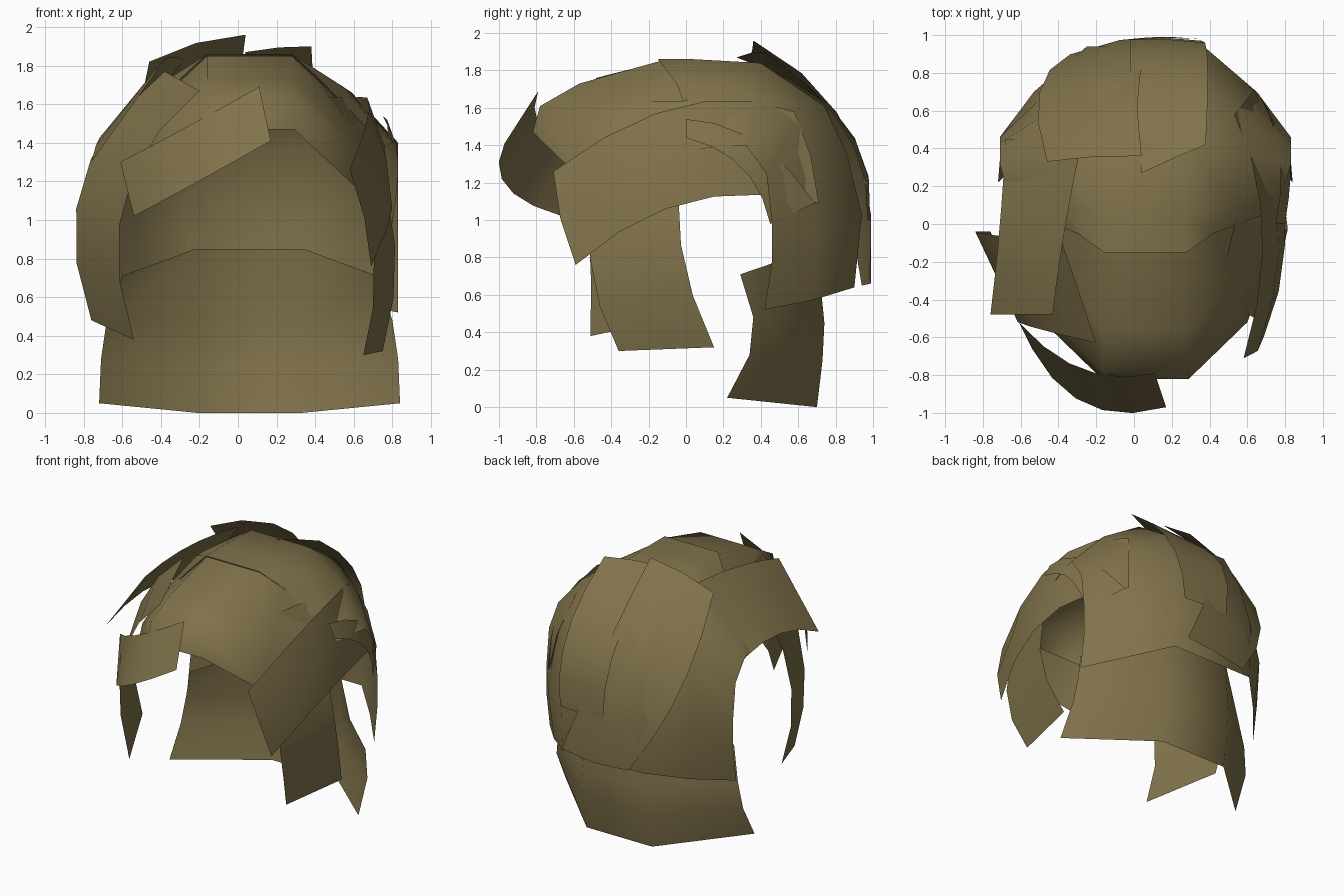
import bpy
import bmesh
from mathutils import Vector

CENTRE = 0.06  # the cap's plane of symmetry lies slightly off the origin

default_cube = bpy.data.objects.get("Cube")
if default_cube:
    bpy.data.objects.remove(default_cube, do_unlink=True)

# One flat colour for all hair
hair = bpy.data.materials.new("olive_brown_hair")
hair.use_nodes = True
colour = (0.215, 0.168, 0.07, 1)
hair.diffuse_color = colour
hair.node_tree.nodes["Principled BSDF"].inputs["Base Color"].default_value = colour


def sheet(name, rows):
    """Skin a grid of points into one smooth open surface."""
    bm = bmesh.new()
    grid = [[bm.verts.new(point) for point in row] for row in rows]
    for row, following in zip(grid, grid[1:]):
        for i in range(len(row) - 1):
            bm.faces.new((row[i], row[i + 1], following[i + 1], following[i]))
    mesh = bpy.data.meshes.new(name)
    bm.to_mesh(mesh)
    bm.free()
    mesh.materials.append(hair)
    for face in mesh.polygons:
        face.use_smooth = True
    obj = bpy.data.objects.new(name, mesh)
    bpy.context.collection.objects.link(obj)
    return obj


def mirrored_sheet(name, half_rows):
    """Each half row runs from the middle outward as (half width, y, z)."""
    rows = []
    for half in half_rows:
        left = [(CENTRE + w, y, z) for w, y, z in reversed(half)]
        right = [(CENTRE - w, y, z) for w, y, z in half]
        rows.append(left + right)
    return sheet(name, rows)


def along(points, t):
    """Point on the parabola that passes through three points."""
    start, middle, end = (Vector(p) for p in points)
    return (start * (1 - t) * (1 - 2 * t) + middle * 4 * t * (1 - t)
            + end * t * (2 * t - 1))


def lock(name, edge_a, edge_b, steps=5, bulge=0.0):
    """A flat lock of hair between two curved edges."""
    rows = []
    for i in range(steps + 1):
        a, b = along(edge_a, i / steps), along(edge_b, i / steps)
        middle = (a + b) / 2
        outward = (middle - Vector((CENTRE, 0, 1))).normalized()
        rows.append((a, middle + outward * bulge, b))
    return sheet(name, rows)


# Front of the cap, tucked under the crown
mirrored_sheet("front_cap", [
    [(.23, -.82, 1.47), (.54, -.52, 1.18), (.68, -.15, 1.1)],
    [(.23, -.78, 1.61), (.52, -.47, 1.4), (.67, -.1, 1.26)],
    [(.22, -.57, 1.73), (.46, -.3, 1.58), (.67, -.02, 1.36)],
    [(.22, -.14, 1.85), (.36, -.04, 1.72), (.7, .08, 1.38)],
])

# Crown running down to the back edge
mirrored_sheet("crown_and_back", [
    [(.22, -.15, 1.86), (.36, -.05, 1.73), (.71, .08, 1.38)],
    [(.22, .04, 1.86), (.47, .1, 1.7), (.74, .2, 1.4)],
    [(.23, .4, 1.84), (.53, .38, 1.66), (.77, .32, 1.4)],
    [(.24, .74, 1.61), (.53, .58, 1.5), (.77, .43, 1.25)],
    [(.28, .86, 1.36), (.57, .65, 1.22), (.77, .46, .98)],
    [(.31, .94, 1.03), (.59, .7, .94), (.77, .46, .78)],
    [(.33, .9, .64), (.56, .67, .57), (.77, .42, .52)],
])

# Under layer at the nape
mirrored_sheet("nape_hair", [
    [(.28, .7, .85), (.66, .29, .71)],
    [(.28, .74, .45), (.74, .36, .48)],
    [(.28, .73, .25), (.77, .34, .28)],
    [(.27, .7, 0), (.78, .22, .05)],
])

# Swept fringe across the forehead
lock("fringe",
     [(.17, -.97, 1.41), (-.24, -.96, 1.18), (-.54, -.66, 1.02)],
     [(.11, -.79, 1.69), (-.27, -.77, 1.48), (-.61, -.52, 1.3)])

# Hanging locks beside the face
lock("right_face_lock",
     [(-.2, -.63, 1.67), (-.59, -.53, 1.1), (-.54, -.51, .38)],
     [(-.38, -.1, 1.77), (-.81, -.05, 1.19), (-.76, -.04, .48)])
lock("left_face_lock",
     [(.45, -.36, 1.63), (.69, -.52, .93), (.65, -.36, .3)],
     [(.55, .08, 1.64), (.8, -.04, 1), (.75, .15, .32)])

# Long lock swept back over the left side
lock("left_side_lock",
     [(.69, -.59, .76), (.8, .02, 1.1), (.64, .71, 1.09)],
     [(.58, -.71, 1.26), (.68, -.03, 1.61), (.53, .58, 1.58)], bulge=.03)
lock("left_ear_lock",
     [(.8, 0, 1.44), (.83, .3, 1.28), (.8, .45, .98)],
     [(.75, 0, 1.54), (.77, .37, 1.42), (.66, .69, 1.09)])

# Raised wing over the right temple
lock("right_temple_wing",
     [(-.76, -.48, 1.3), (-.71, 0, 1.43), (-.68, .45, 1.3)],
     [(-.43, -.48, 1.76), (-.37, -.05, 1.84), (-.28, .42, 1.83)])

# Overlapping locks from the crown down the back
lock("right_back_lock",
     [(.04, .36, 1.96), (.06, .88, 1.45), (.34, .98, .69)],
     [(-.46, .33, 1.82), (-.48, .76, 1.25), (-.18, .94, .65)], bulge=.03)
lock("left_back_lock",
     [(.38, .42, 1.9), (.39, .85, 1.48), (.36, .97, 1)],
     [(.04, .27, 1.87), (-.02, .84, 1.53), (0, .98, 1)], bulge=.01)
